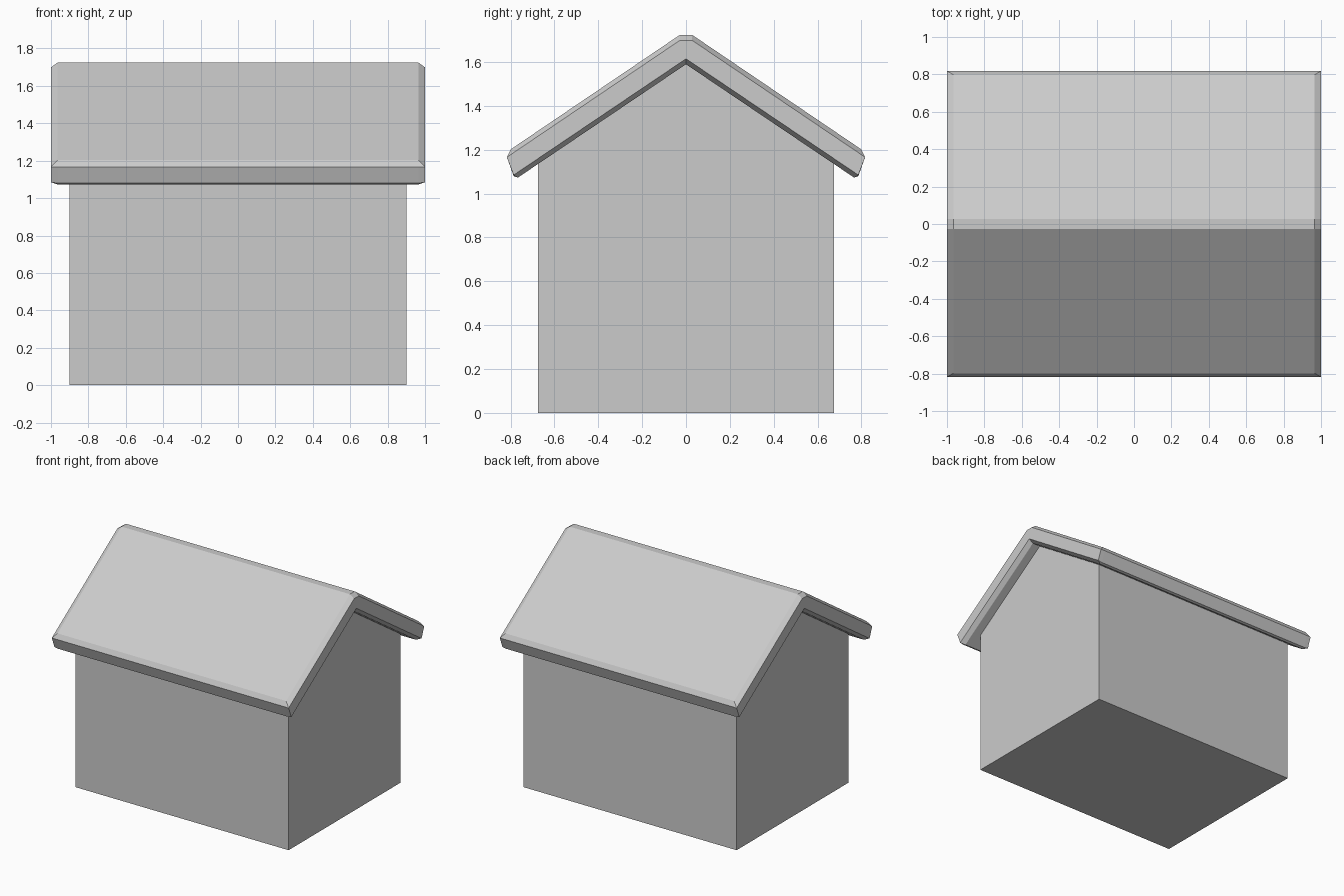
import bpy, bmesh

if "Cube" in bpy.data.objects:
    bpy.data.objects.remove(bpy.data.objects["Cube"])


def mirror_profile(half):
    """Full (y, z) outline from its right half, listed top to bottom."""
    return half + [(-y, z) for y, z in reversed(half)]


def loft(name, stations):
    """Skin a row of (x, outline) sections, capping both ends."""
    bm = bmesh.new()
    rings = [[bm.verts.new((x, y, z)) for y, z in outline] for x, outline in stations]
    n = len(rings[0])
    for a, b in zip(rings, rings[1:]):
        for i in range(n):
            j = (i + 1) % n
            bm.faces.new((a[i], a[j], b[j], b[i]))
    bm.faces.new(rings[0])
    bm.faces.new(rings[-1])
    # merge the points that meet at corners and on the centre line
    bmesh.ops.remove_doubles(bm, verts=bm.verts[:], dist=0.0005)
    bmesh.ops.recalc_face_normals(bm, faces=bm.faces[:])
    mesh = bpy.data.meshes.new(name)
    bm.to_mesh(mesh)
    bm.free()
    obj = bpy.data.objects.new(name, mesh)
    bpy.context.collection.objects.link(obj)
    return obj


# House body with gable ends, tucked just into the roof
walls = mirror_profile([(0, 1.6), (0.675, 1.145), (0.675, 0)])
loft("house_body", [(-0.9, walls), (0.9, walls)])

# Folded roof slab: chamfered eaves and ridge, chamfered rakes at both ends
middle = mirror_profile([(0.028, 1.724), (0.798, 1.203), (0.817, 1.166),
                         (0.786, 1.08), (0.767, 1.073), (0, 1.59)])
end = mirror_profile([(0.028, 1.699), (0.817, 1.166), (0.817, 1.166),
                      (0.786, 1.085), (0.786, 1.085), (0, 1.615)])
loft("roof", [(-1, end), (-0.965, middle), (0.965, middle), (1, end)])
